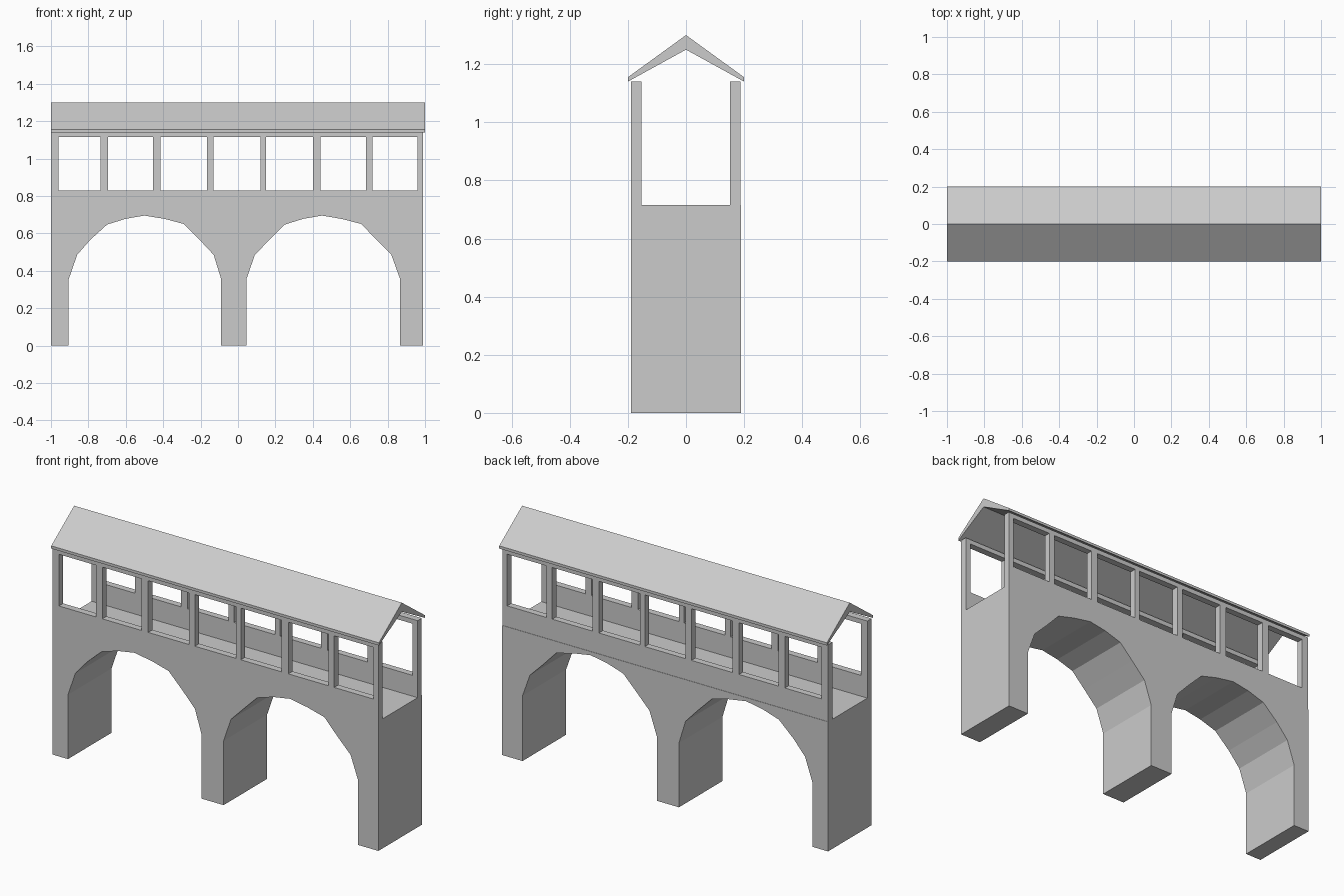
import bpy, bmesh

if "Cube" in bpy.data.objects:
    bpy.data.objects.remove(bpy.data.objects["Cube"])

X0, X1 = -1.0, 0.99


def finish(bm, name):
    bmesh.ops.recalc_face_normals(bm, faces=bm.faces)
    mesh = bpy.data.meshes.new(name)
    bm.to_mesh(mesh)
    bm.free()
    obj = bpy.data.objects.new(name, mesh)
    bpy.context.collection.objects.link(obj)
    return obj


def thicken(bm, vec):
    res = bmesh.ops.extrude_face_region(bm, geom=bm.faces[:], use_keep_orig=True)
    moved = [e for e in res["geom"] if isinstance(e, bmesh.types.BMVert)]
    bmesh.ops.translate(bm, verts=moved, vec=vec)


def prism(name, points, vec):
    bm = bmesh.new()
    bm.faces.new([bm.verts.new(p) for p in points])
    thicken(bm, vec)
    return finish(bm, name)


# Solid bridge body with two faceted arches
arch_left = [(-0.905, 0), (-0.905, 0.355), (-0.86, 0.485), (-0.79, 0.565),
             (-0.70, 0.647), (-0.60, 0.678), (-0.50, 0.695), (-0.39, 0.677),
             (-0.29, 0.65), (-0.205, 0.565), (-0.13, 0.485), (-0.09, 0.355), (-0.09, 0)]
arch_right = [(0.045, 0), (0.045, 0.355), (0.09, 0.485), (0.17, 0.567),
              (0.25, 0.647), (0.35, 0.678), (0.45, 0.695), (0.555, 0.677),
              (0.66, 0.65), (0.74, 0.565), (0.82, 0.485), (0.865, 0.36), (0.865, 0)]
outline = [(X0, 0)] + arch_left + arch_right + [(X1, 0), (X1, 0.715), (X0, 0.715)]
prism("arched_bridge_body", [(x, -0.19, z) for x, z in outline], (0, 0.38, 0))


# Gallery walls: a grid of cells with the seven window cells left open
def window_wall(name, y, thickness):
    windows = [(-0.96, -0.735), (-0.695, -0.455), (-0.415, -0.165), (-0.13, 0.12),
               (0.15, 0.40), (0.44, 0.685), (0.72, 0.96)]
    xs = [X0] + [x for w in windows for x in w] + [X1]
    zs = [0.715, 0.83, 1.115, 1.14]
    bm = bmesh.new()
    grid = [[bm.verts.new((x, y, z)) for z in zs] for x in xs]
    for i in range(len(xs) - 1):
        for j in range(3):
            if j == 1 and i % 2 == 1:
                continue
            bm.faces.new((grid[i][j], grid[i + 1][j], grid[i + 1][j + 1], grid[i][j + 1]))
    thicken(bm, (0, thickness, 0))
    return finish(bm, name)


window_wall("front_gallery_wall", -0.19, 0.037)
window_wall("back_gallery_wall", 0.152, 0.036)

# Gabled roof, thin at the eaves and thicker at the ridge
roof = [(-0.2, 1.14), (0, 1.25), (0.2, 1.14), (0.2, 1.155), (0, 1.30), (-0.2, 1.155)]
prism("gable_roof", [(-1.0, y, z) for y, z in roof], (2.0, 0, 0))
